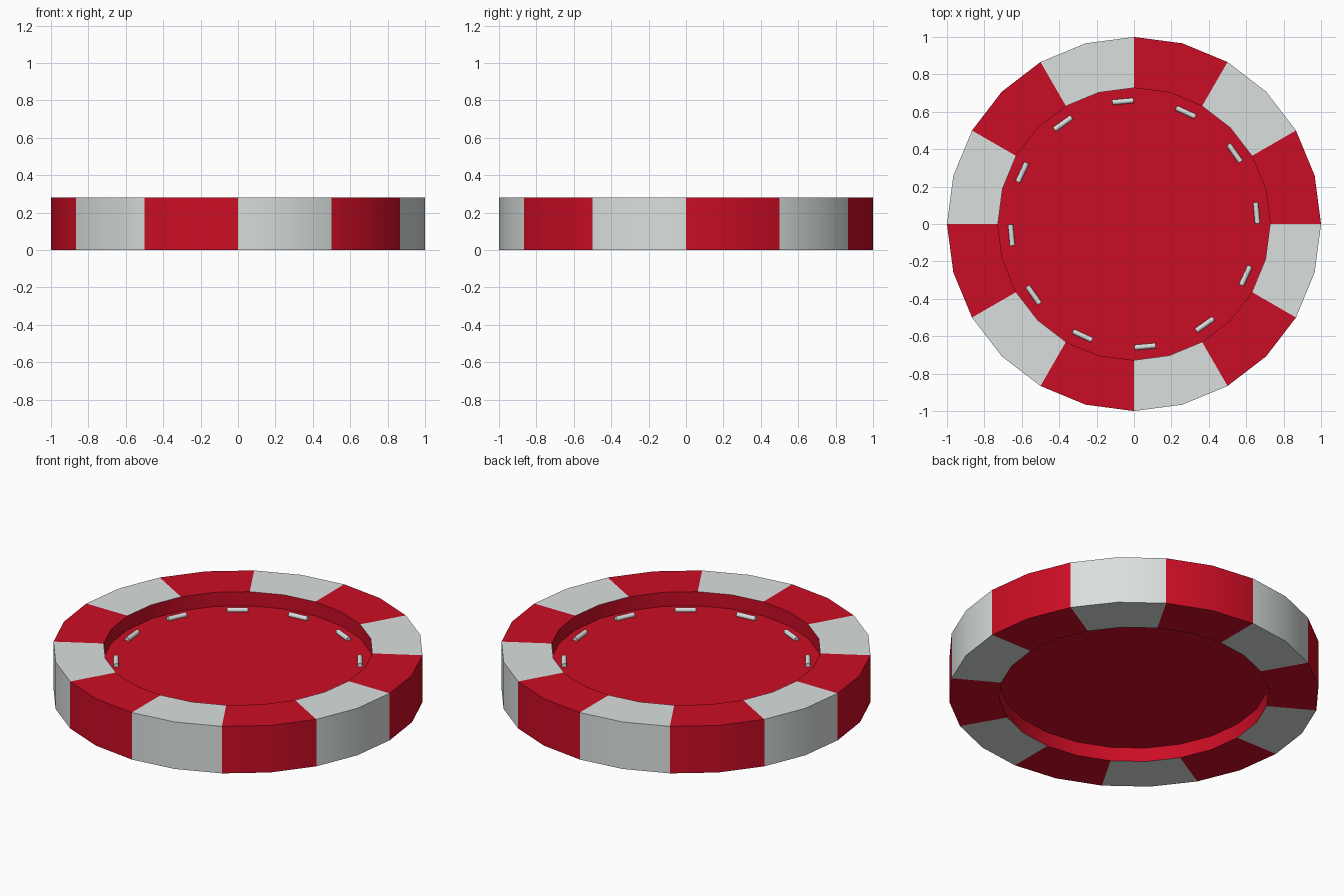
import bpy, bmesh, math
from mathutils import Vector

if "Cube" in bpy.data.objects:
    bpy.data.objects.remove(bpy.data.objects["Cube"])

SIDES, OUTER, INNER, HEIGHT = 24, 1.0, 0.728, 0.28
DISC_LOW, DISC_TOP = 0.084, 0.196


def material(name, rgb):
    m = bpy.data.materials.new(name)
    m.diffuse_color = (*rgb, 1)
    m.use_nodes = True
    m.node_tree.nodes["Principled BSDF"].inputs["Base Color"].default_value = m.diffuse_color
    return m


red = material("red", (0.60, 0.004, 0.018))
white = material("off white", (0.70, 0.745, 0.735))


def finish(name, bm, mats):
    bmesh.ops.recalc_face_normals(bm, faces=bm.faces[:])
    mesh = bpy.data.meshes.new(name)
    bm.to_mesh(mesh)
    bm.free()
    for m in mats:
        mesh.materials.append(m)
    ob = bpy.data.objects.new(name, mesh)
    bpy.context.collection.objects.link(ob)
    bpy.ops.object.select_all(action='DESELECT')
    bpy.context.view_layer.objects.active = ob
    ob.select_set(True)
    bpy.ops.object.shade_smooth_by_angle(angle=math.radians(35))
    return ob


# Outer ring: rectangle profile swept round, alternating every two sides
bm = bmesh.new()
profile = [(OUTER, 0), (OUTER, HEIGHT), (INNER, HEIGHT), (INNER, 0)]
loops = []
for i in range(SIDES):
    a = math.tau * i / SIDES
    loops.append([bm.verts.new((r * math.cos(a), r * math.sin(a), z)) for r, z in profile])
for i in range(SIDES):
    p, q = loops[i], loops[(i + 1) % SIDES]
    for j in range(4):
        k = (j + 1) % 4
        f = bm.faces.new((p[j], q[j], q[k], p[k]))
        # inner wall (j == 2) stays red
        f.material_index = (i // 2) % 2 if j != 2 else 0
finish("chip_ring", bm, [red, white])

# Recessed centre disc
bm = bmesh.new()
bmesh.ops.create_cone(bm, cap_ends=True, segments=SIDES, radius1=INNER, radius2=INNER,
                      depth=DISC_TOP - DISC_LOW)
bmesh.ops.translate(bm, verts=bm.verts[:], vec=(0, 0, (DISC_LOW + DISC_TOP) / 2))
# line disc corners up with the ring corners
off = min((math.atan2(v.co.y, v.co.x) % (math.tau / SIDES)) for v in bm.verts)
for v in bm.verts:
    a = math.atan2(v.co.y, v.co.x)
    a = round((a - off) / (math.tau / SIDES)) * math.tau / SIDES
    v.co = Vector((INNER * math.cos(a), INNER * math.sin(a), v.co.z))
finish("centre_disc", bm, [red])

# Ring of twelve small rods lying on the disc
for i in range(12):
    a = math.radians(5.2 + 30 * i)
    bm = bmesh.new()
    bmesh.ops.create_cone(bm, cap_ends=True, segments=12, radius1=0.014, radius2=0.014, depth=0.113)
    ob = finish(f"dash_rod_{i + 1}", bm, [white])
    ob.location = (0.658 * math.cos(a), 0.658 * math.sin(a), 0.203)
    ob.rotation_euler = (math.pi / 2, 0, a)
